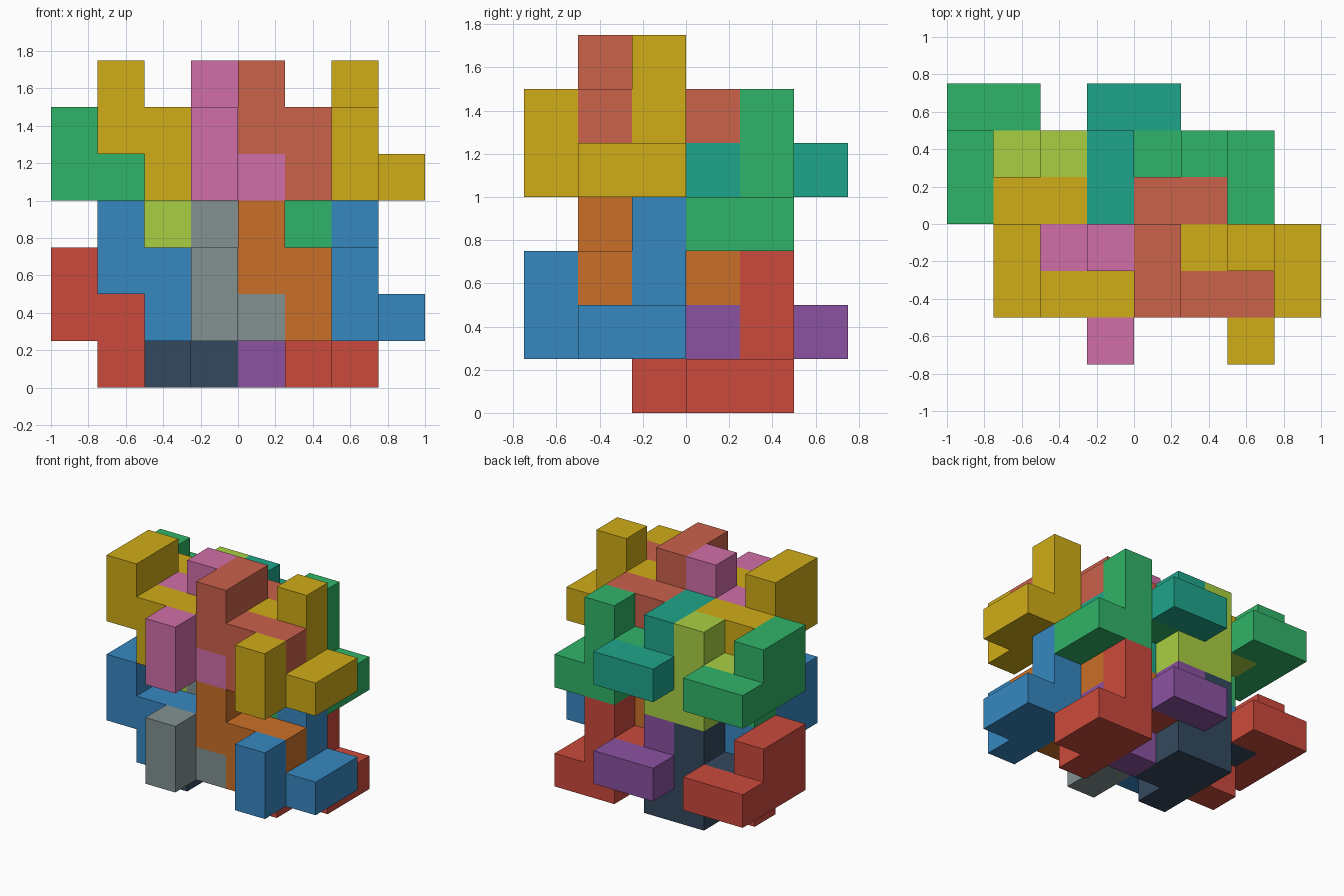
import bpy, bmesh
from mathutils import Vector

if "Cube" in bpy.data.objects:
    bpy.data.objects.remove(bpy.data.objects["Cube"])

U = 0.25  # edge of one cube cell

# The two interlocking piece shapes, as cube cells
HOOK = [(-4, 0, 1), (-4, 1, 1), (-4, 2, 1), (-4, 0, 2), (-4, 1, 2),
        (-3, 2, 1), (-3, 0, 1), (-2, 0, 1), (-3, 0, 0)]
POST = [(-2, -1, 0), (-2, 0, 0), (-2, 1, 0), (-1, 0, 0), (-1, 1, 0),
        (-2, -1, 1), (-2, 1, 1), (-2, 1, 2), (-3, 1, 1)]

# Lattice steps that repeat the pair of shapes
SIDE, FRONT, UP = Vector((3, 0, 0)), Vector((1, -2, 1)), Vector((0, 0, 3))

COLOURS = {
    "red": "cb4a3c", "blue": "3788c0", "dark": "34495e", "purple": "8b52a0",
    "orange": "ca7028", "gray": "839192", "green": "30b468", "yellow": "d0ac18",
    "salmon": "cb624b", "pink": "d16ea8", "teal": "1fa58b", "lime": "a9cf42"}


def material(name):
    h = COLOURS[name]
    mat = bpy.data.materials.get(name) or bpy.data.materials.new(name)
    rgb = [int(h[i:i + 2], 16) / 255 for i in (0, 2, 4)]
    mat.diffuse_color = [((c + 0.055) / 1.055) ** 2.4 for c in rgb] + [1]
    mat.use_nodes = True
    mat.node_tree.nodes["Principled BSDF"].inputs["Base Color"].default_value = mat.diffuse_color
    return mat


def polycube(name, cells, offset, colour):
    """Solid made of cube cells, with only its outer skin."""
    bm = bmesh.new()
    taken = set(cells)
    for cell in cells:
        centre = Vector(cell) + Vector((0.5, 0.5, 0.5))
        for axis in range(3):
            for sign in (-1, 1):
                n = Vector((0, 0, 0))
                n[axis] = sign
                if tuple(int(a + b) for a, b in zip(cell, n)) in taken:
                    continue
                u, v = Vector((0, 0, 0)), Vector((0, 0, 0))
                u[(axis + 1) % 3] = 0.5
                v[(axis + 2) % 3] = 0.5 * sign
                c = centre + n * 0.5
                bm.faces.new([bm.verts.new((p + offset) * U) for p in
                              (c - u - v, c + u - v, c + u + v, c - u + v)])
    bmesh.ops.remove_doubles(bm, verts=bm.verts[:], dist=1e-4)
    mesh = bpy.data.meshes.new(name)
    bm.to_mesh(mesh)
    bm.free()
    mesh.materials.append(material(colour))
    bpy.context.collection.objects.link(bpy.data.objects.new(name, mesh))


# (hook colour, post colour) for back left, back right, front left, front right
LAYERS = [
    ("lower", [("red", "dark"), ("purple", "red"), ("blue", "gray"), ("orange", "blue")]),
    ("upper", [("green", "lime"), ("teal", "green"), ("yellow", "pink"), ("salmon", "yellow")])]
PLACES = ["back_left", "back_right", "front_left", "front_right"]

for k, (layer, pairs) in enumerate(LAYERS):
    for n, (hook_colour, post_colour) in enumerate(pairs):
        offset = SIDE * (n % 2) + FRONT * (n // 2) + UP * k
        polycube(f"{layer}_{PLACES[n]}_hook", HOOK, offset, hook_colour)
        polycube(f"{layer}_{PLACES[n]}_post", POST, offset, post_colour)
